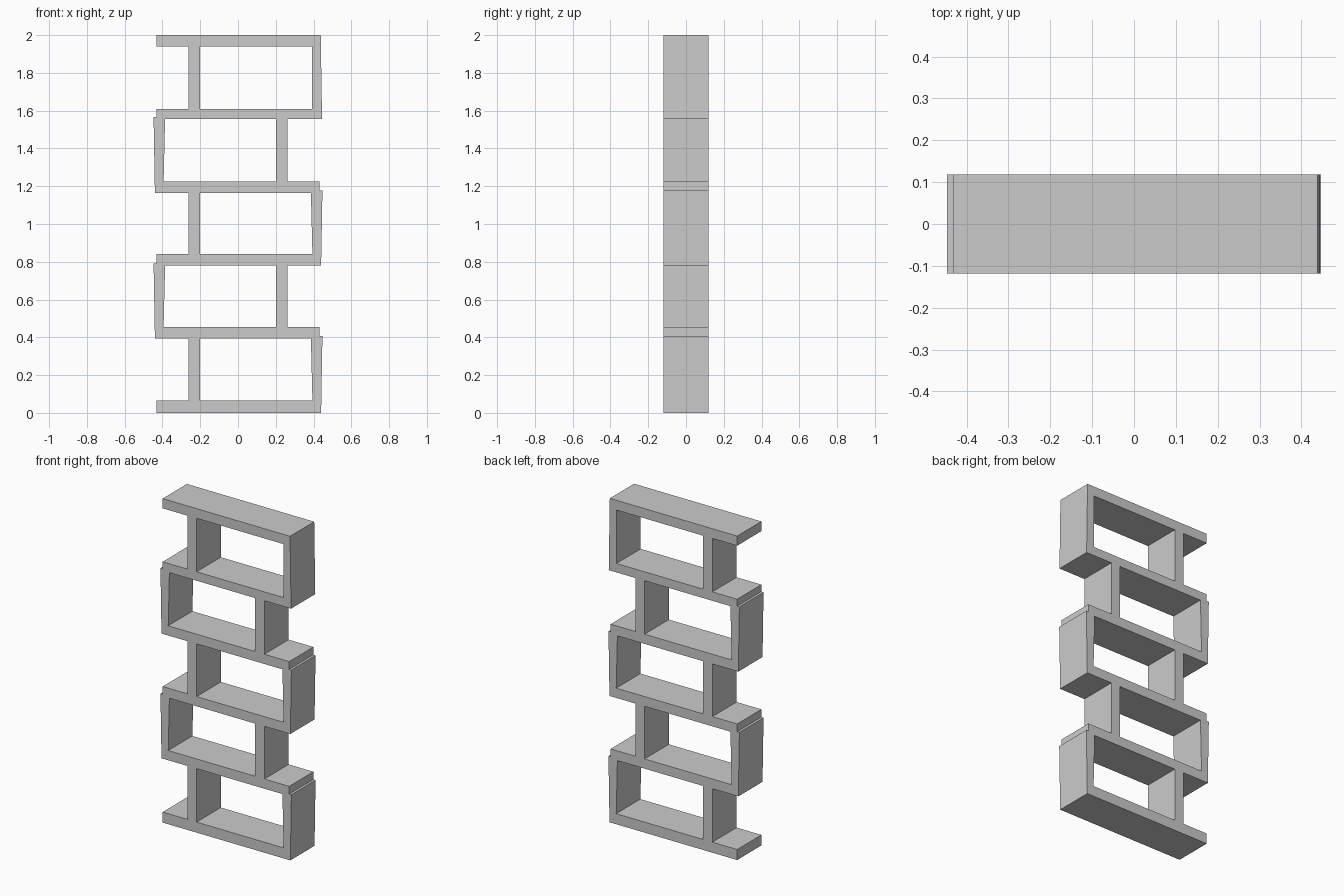
import bpy
import bmesh

cube = bpy.data.objects.get("Cube")
if cube:
    bpy.data.objects.remove(cube, do_unlink=True)

HALF_DEPTH = 0.118
END = 0.432

grey = bpy.data.materials.new("plain grey")
grey.use_nodes = True
colour = (0.6, 0.6, 0.6, 1)
grey.diffuse_color = colour
grey.node_tree.nodes["Principled BSDF"].inputs["Base Color"].default_value = colour


def prism(name, outline):
    """Extrude an x-z outline through the depth of the bookcase."""
    bm = bmesh.new()
    face = bm.faces.new([bm.verts.new((x, -HALF_DEPTH, z)) for x, z in outline])
    moved = bmesh.ops.extrude_face_region(bm, geom=[face])["geom"]
    verts = [v for v in moved if isinstance(v, bmesh.types.BMVert)]
    bmesh.ops.translate(bm, verts=verts, vec=(0, 2 * HALF_DEPTH, 0))
    bmesh.ops.recalc_face_normals(bm, faces=bm.faces)
    mesh = bpy.data.meshes.new(name)
    bm.to_mesh(mesh)
    bm.free()
    mesh.materials.append(grey)
    obj = bpy.data.objects.new(name, mesh)
    bpy.context.collection.objects.link(obj)


def board(name, x0, x1, z0, z1):
    prism(name, [(x0, z0), (x1, z0), (x1, z1), (x0, z1)])


# Horizontal shelves
shelves = [(0, 0.065), (0.395, 0.455), (0.78, 0.84),
           (1.165, 1.225), (1.555, 1.61), (1.94, 2)]
for i, (low, high) in enumerate(shelves):
    board(f"shelf_{i + 1}", -END, END, low, high)

# Each bay has an inset post on one side and an outer panel on the other
for i in range(len(shelves) - 1):
    (base, floor), (ceiling, top) = shelves[i], shelves[i + 1]
    side = 1 if i % 2 == 0 else -1
    last = i == len(shelves) - 2

    post = sorted((-side * 0.2, -side * 0.263))
    board(f"post_{i + 1}", post[0], post[1], floor, ceiling)

    # Slightly leaning panel that laps over the shelf ends
    lip = top if last else ceiling + 0.012
    outer_top, outer_base = (0.438, 0.445) if last else (0.447, 0.44)
    inner_top, inner_base = (0.392, 0.392) if last else (0.386, 0.394)
    outline = [(inner_base, floor), (inner_top, ceiling), (END, ceiling),
               (END, lip), (outer_top, lip), (outer_base, base),
               (END, base), (END, floor)]
    prism(f"side_panel_{i + 1}", [(side * x, z) for x, z in outline])
